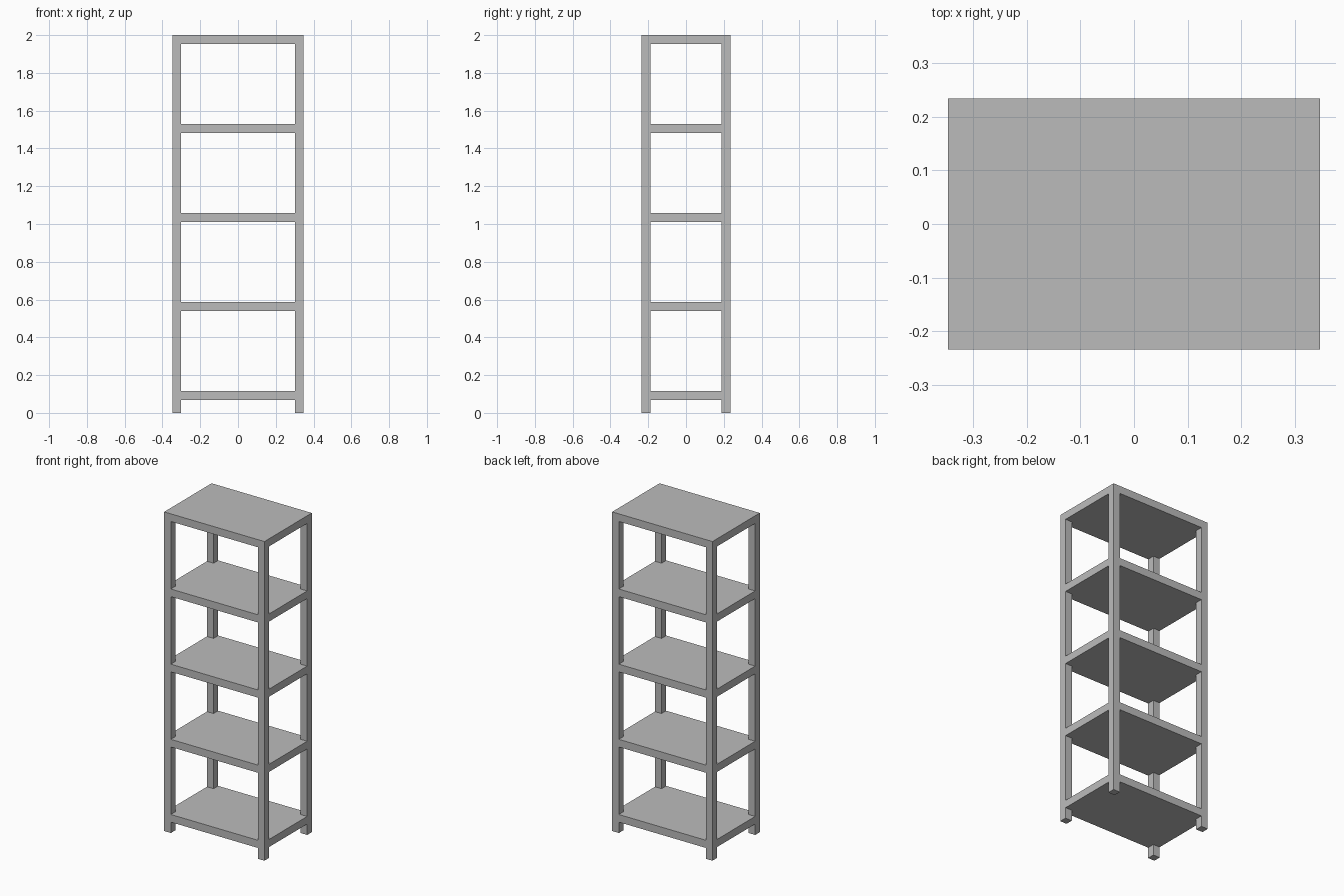
import bpy
import bmesh

if "Cube" in bpy.data.objects:
    bpy.data.objects.remove(bpy.data.objects["Cube"])

HX, HY, HEIGHT = 0.3475, 0.2345, 2.0   # half width, half depth, height
POST, SLAB = 0.046, 0.048              # post width, shelf thickness
STEP = 0.471                           # distance between shelves

grey = bpy.data.materials.new("plain_grey")
grey.diffuse_color = (0.5, 0.5, 0.5, 1)
grey.use_nodes = True
grey.node_tree.nodes["Principled BSDF"].inputs["Base Color"].default_value = grey.diffuse_color


def prism(name, outline, z0, z1):
    """Extrude a flat outline from z0 up to z1."""
    bm = bmesh.new()
    base = bm.faces.new([bm.verts.new((x, y, z0)) for x, y in outline])
    top = bmesh.ops.extrude_face_region(bm, geom=[base])["geom"]
    verts = [g for g in top if isinstance(g, bmesh.types.BMVert)]
    bmesh.ops.translate(bm, verts=verts, vec=(0, 0, z1 - z0))
    bmesh.ops.recalc_face_normals(bm, faces=bm.faces)
    mesh = bpy.data.meshes.new(name)
    bm.to_mesh(mesh)
    bm.free()
    mesh.materials.append(grey)
    obj = bpy.data.objects.new(name, mesh)
    bpy.context.collection.objects.link(obj)
    return obj


def rectangle(x0, x1, y0, y1):
    return [(x0, y0), (x1, y0), (x1, y1), (x0, y1)]


# Four corner posts carrying the top board
for side, sx in (("left", -1), ("right", 1)):
    for end, sy in (("front", -1), ("back", 1)):
        xs = sorted((sx * HX, sx * (HX - POST)))
        ys = sorted((sy * HY, sy * (HY - POST)))
        prism(f"{end}_{side}_post", rectangle(*xs, *ys), 0, HEIGHT - SLAB)

# Top board covers the posts
prism("top_board", rectangle(-HX, HX, -HY, HY), HEIGHT - SLAB, HEIGHT)

# Lower shelves, flush with the posts and notched around them
ix, iy = HX - POST, HY - POST
notched = [(-ix, -HY), (ix, -HY), (ix, -iy), (HX, -iy), (HX, iy), (ix, iy),
           (ix, HY), (-ix, HY), (-ix, iy), (-HX, iy), (-HX, -iy), (-ix, -iy)]
for i in range(1, 5):
    z = HEIGHT - i * STEP
    prism(f"shelf_{i}", notched, z - SLAB, z)
